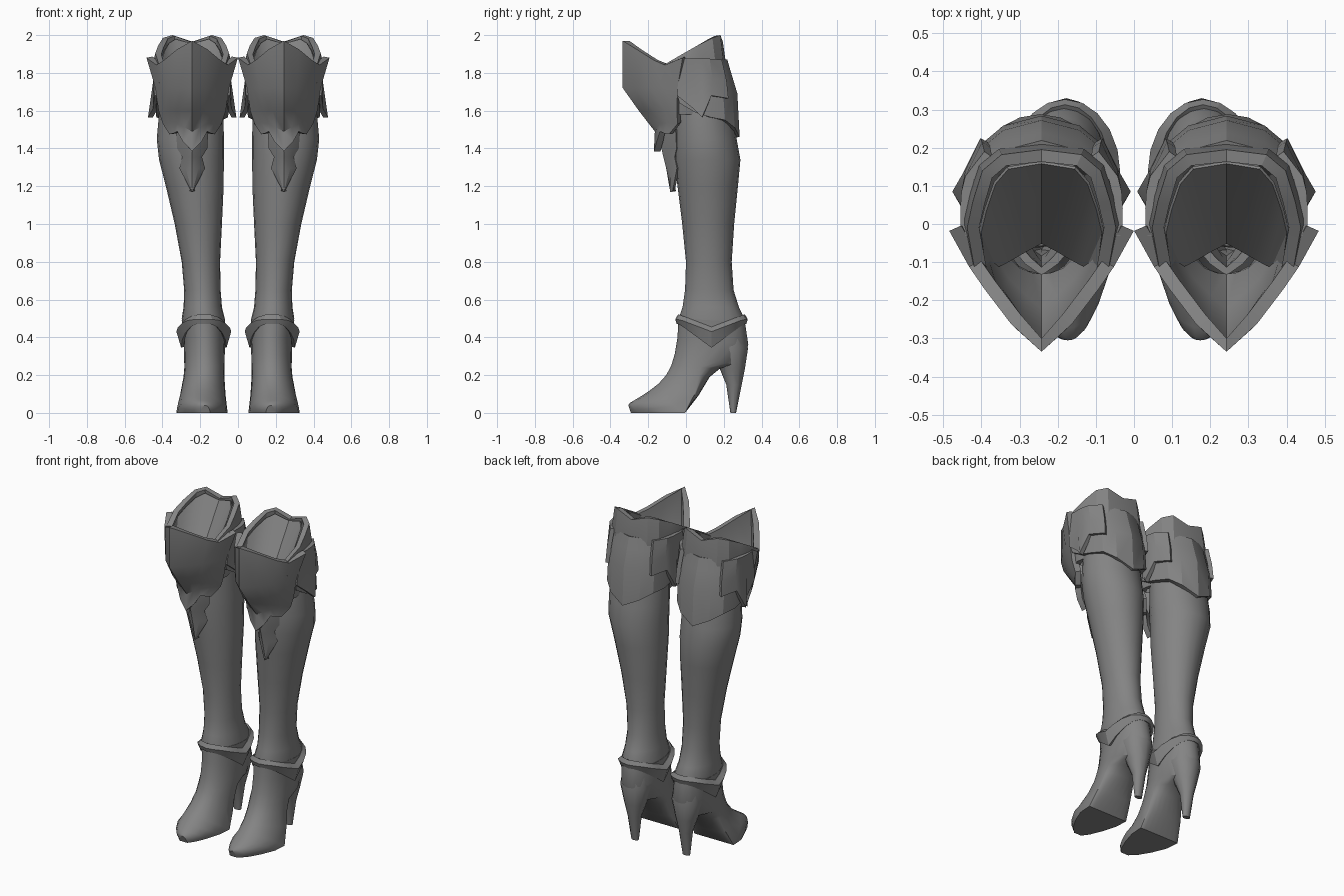
import bpy, bmesh, math
from mathutils import Vector

CX = 0.2425  # centre line of one knee
grey = bpy.data.materials.new("dark_grey")
grey.diffuse_color = (0.23, 0.23, 0.23, 1)


def finish(name, bm, thick=0.0, axis=None, angle=30):
    """Turn a bmesh into a part, thicken it inward and mirror it to the other leg."""
    bmesh.ops.recalc_face_normals(bm, faces=bm.faces)
    if axis:  # open shells: make the normals point away from the leg axis
        out = sum(f.normal.dot(f.calc_center_median() -
                  Vector((axis[0], axis[1], f.calc_center_median().z))) for f in bm.faces)
        if out < 0:
            bmesh.ops.reverse_faces(bm, faces=bm.faces)
    me = bpy.data.meshes.new(name)
    bm.to_mesh(me)
    bm.free()
    me.materials.append(grey)
    ob = bpy.data.objects.new(name, me)
    bpy.context.collection.objects.link(ob)
    bpy.ops.object.select_all(action='DESELECT')
    ob.select_set(True)
    bpy.context.view_layer.objects.active = ob
    if thick:
        m = ob.modifiers.new("thickness", 'SOLIDIFY')
        m.thickness, m.offset = thick, -1
        bpy.ops.object.modifier_apply(modifier=m.name)
    m = ob.modifiers.new("other_leg", 'MIRROR')
    m.use_mirror_merge = False
    bpy.ops.object.modifier_apply(modifier=m.name)
    bpy.ops.object.shade_smooth_by_angle(angle=math.radians(angle))


def loft(name, rows, closed=True, caps=True, **kw):
    """Skin rows of points with quads."""
    bm = bmesh.new()
    vs = [[bm.verts.new(p) for p in r] for r in rows]
    n = len(rows[0])
    for a, b in zip(vs, vs[1:]):
        for i in range(n if closed else n - 1):
            j = (i + 1) % n
            bm.faces.new((a[i], a[j], b[j], b[i]))
    if closed and caps:
        bm.faces.new(vs[0])
        bm.faces.new(vs[-1])
    finish(name, bm, **kw)


def plate(name, rows, thick, axis=(CX, 0.05), angle=25):
    """Symmetric plate; each row runs from the centre line to one edge as (dx, y, z)."""
    full = [[(CX - x, y, z) for x, y, z in reversed(r[1:])] +
            [(CX + x, y, z) for x, y, z in r] for r in rows]
    loft(name, full, closed=False, thick=thick, axis=axis, angle=angle)


def turn(n):
    return [2 * math.pi * i / n for i in range(n)]


# Boot shaft: z, inner x, outer x, front y, back y
shaft = [(0.44, .070, .290, -.040, .312), (0.50, .070, .298, -.038, .310),
         (0.56, .085, .288, -.018, .280), (0.65, .092, .285, -.005, .252),
         (0.80, .095, .298, 0.000, .242), (1.00, .085, .335, -.020, .255),
         (1.20, .076, .382, -.045, .275), (1.34, .075, .418, -.060, .288),
         (1.45, .074, .430, -.062, .268), (1.62, .080, .415, -.058, .235)]
loft("boot_shaft", [[((a + b) / 2 + (b - a) / 2 * math.cos(t),
                      (f + k) / 2 + (k - f) / 2 * math.sin(t),
                      z + (0.04 * math.sin(t) if z > 1.6 else 0)) for t in turn(20)]
                    for z, a, b, f, k in shaft])

# Foot: slanted sections as top (y, z), bottom (y, z), half width, centre x, flatness of sole
foot = [(-.040, .50, .312, .48, .115, .183, 0), (-.045, .40, .330, .36, .110, .178, 0),
        (-.060, .31, .285, .25, .107, .178, 0), (-.078, .25, .180, .235, .106, .178, -.2),
        (-.105, .20, .125, .190, .108, .180, -.5), (-.145, .155, .065, .09, .120, .186, -.8),
        (-.190, .12, -.005, 0, .136, .191, -1), (-.235, .09, -.090, 0, .130, .191, -1),
        (-.275, .066, -.180, 0, .098, .186, -1), (-.298, .052, -.250, 0, .062, .180, -1),
        (-.305, .040, -.292, 0, .026, .174, -1)]
rows = []
for ty, tz, by, bz, hw, cx, c in foot:
    row = []
    for t in turn(20):
        s = math.sin(t)
        s = c + (1 - c) * s if s > 0 else c + (1 + c) * s
        k = (s + 1) / 2
        row.append((cx + hw * math.cos(t), by + (ty - by) * k, bz + (tz - bz) * k))
    rows.append(row)
loft("foot", rows, angle=40)

# Heel: z, front y, back y, half width
heel = [(.44, .13, .310, .085), (.34, .14, .328, .094), (.235, .178, .312, .066),
        (.15, .213, .295, .040), (0, .235, .265, .024)]
loft("heel", [[(.178 + hw * math.cos(t), (f + b) / 2 + (b - f) / 2 * math.sin(t), z)
               for t in turn(12)] for z, f, b, hw in heel], angle=40)

# Ankle band: base z, side drop, half width, y radius
band = [(.520, .065, .118, .178), (.495, .065, .145, .192), (.470, .125, .120, .184)]
rows = []
for z, drop, hw, ry in band:
    row = []
    for t in turn(20):
        y = .135 + ry * math.sin(t)
        row.append((.181 + hw * math.cos(t), y, z - drop * max(0, 1 - abs(y - .135) / .17)))
    rows.append(row)
loft("ankle_band", rows, caps=False, thick=.02, axis=(.181, .135), angle=25)

# Knee guard with a sharp centre ridge
plate("knee_guard", [
    [(0, -.335, 1.97), (.080, -.262, 1.925), (.150, -.170, 1.867), (.190, -.112, 1.842),
     (.242, -.018, 1.88)],
    [(0, -.335, 1.72), (.070, -.272, 1.72), (.130, -.190, 1.72), (.165, -.120, 1.72),
     (.195, -.045, 1.72)],
    [(0, -.250, 1.60), (.060, -.212, 1.60), (.110, -.165, 1.60), (.145, -.110, 1.60),
     (.178, -.048, 1.60)],
    [(0, -.165, 1.49), (.040, -.158, 1.51), (.080, -.140, 1.53), (.120, -.100, 1.535),
     (.155, -.045, 1.53)],
    [(0, -.170, 1.385), (.050, -.155, 1.437), (.080, -.138, 1.49), (.100, -.115, 1.48),
     (.120, -.090, 1.475)],
], .035, axis=(CX, .1), angle=35)

# Pointed tongue below the knee guard: z, half width, centre y, edge y
tongue = [(1.50, .085, -.135, -.055), (1.40, .080, -.130, -.050), (1.355, .052, -.120, -.060),
          (1.295, .068, -.105, -.048), (1.17, .003, -.075, -.072)]
plate("shin_tongue", [[(0, y, z), (w / 2, (y + e) / 2 - .01, z), (w, e, z)]
                      for z, w, y, e in tongue], .022, axis=(CX, .1))

# Inner collar rising at the back of the thigh: dx, y, top z
collar = [(0, .195, 1.965), (.105, .182, 2.0), (.155, .140, 1.985),
          (.180, .060, 1.945), (.195, -.01, 1.905), (.175, -.122, 1.84)]
plate("thigh_collar", [[(x, y, z) for x, y, z in collar],
                       [(x * 1.06, y + .015, min(z - .03, 1.86)) for x, y, z in collar],
                       [(x, y + .012, 1.75) for x, y, z in collar],
                       [(x * .86, max(y, -.05), 1.58) for x, y, z in collar]], .032)

# Sloping lining inside the collar, from the rim down to the front of the shaft
lining_top = [(0, .165, 1.95), (.090, .150, 1.975), (.125, .110, 1.955),
              (.150, .040, 1.915), (.165, -.02, 1.875), (.155, -.11, 1.82)]
lining_low = [(0, -.045, 1.62), (.040, -.065, 1.62), (.080, -.088, 1.62),
              (.110, -.105, 1.63), (.125, -.110, 1.64), (.135, -.112, 1.65)]
plate("collar_lining", [lining_top, lining_low], .008)

# Back guard wrapping the upper calf, with a pointed lower edge: dx, y, lower z
guard = [(0, .284, 1.46), (.100, .258, 1.510), (.160, .208, 1.550),
         (.190, .130, 1.565), (.192, .050, 1.59), (.188, -.035, 1.64)]
plate("calf_guard", [[(x, y - (.065 if y > .1 else 0), 1.87) for x, y, z in guard],
                     [(x, y - (.045 if y > .1 else 0), 1.80) for x, y, z in guard],
                     [(x, y - .012, 1.69) for x, y, z in guard],
                     [(x, y, z) for x, y, z in guard]], .03)

# Hooked side plates over the guard, each with a flared spike
for side, name in ((1, "outer_side_plate"), (-1, "inner_side_plate")):
    rows = [[(.212, -.030, 1.875), (.213, .040, 1.875), (.210, .085, 1.875),
             (.200, .125, 1.875), (.150, .190, 1.87)],
            [(.205, -.040, 1.77), (.206, .040, 1.76), (.206, .085, 1.75),
             (.200, .140, 1.77), (.156, .215, 1.76)],
            [(.200, -.048, 1.68), (.208, .040, 1.61), (.234, .085, 1.565),
             (.205, .135, 1.68), (.160, .225, 1.665)]]
    loft(name, [[(CX + side * x, y, z) for x, y, z in r] for r in rows],
         closed=False, thick=.025, axis=(CX, .05), angle=25)
